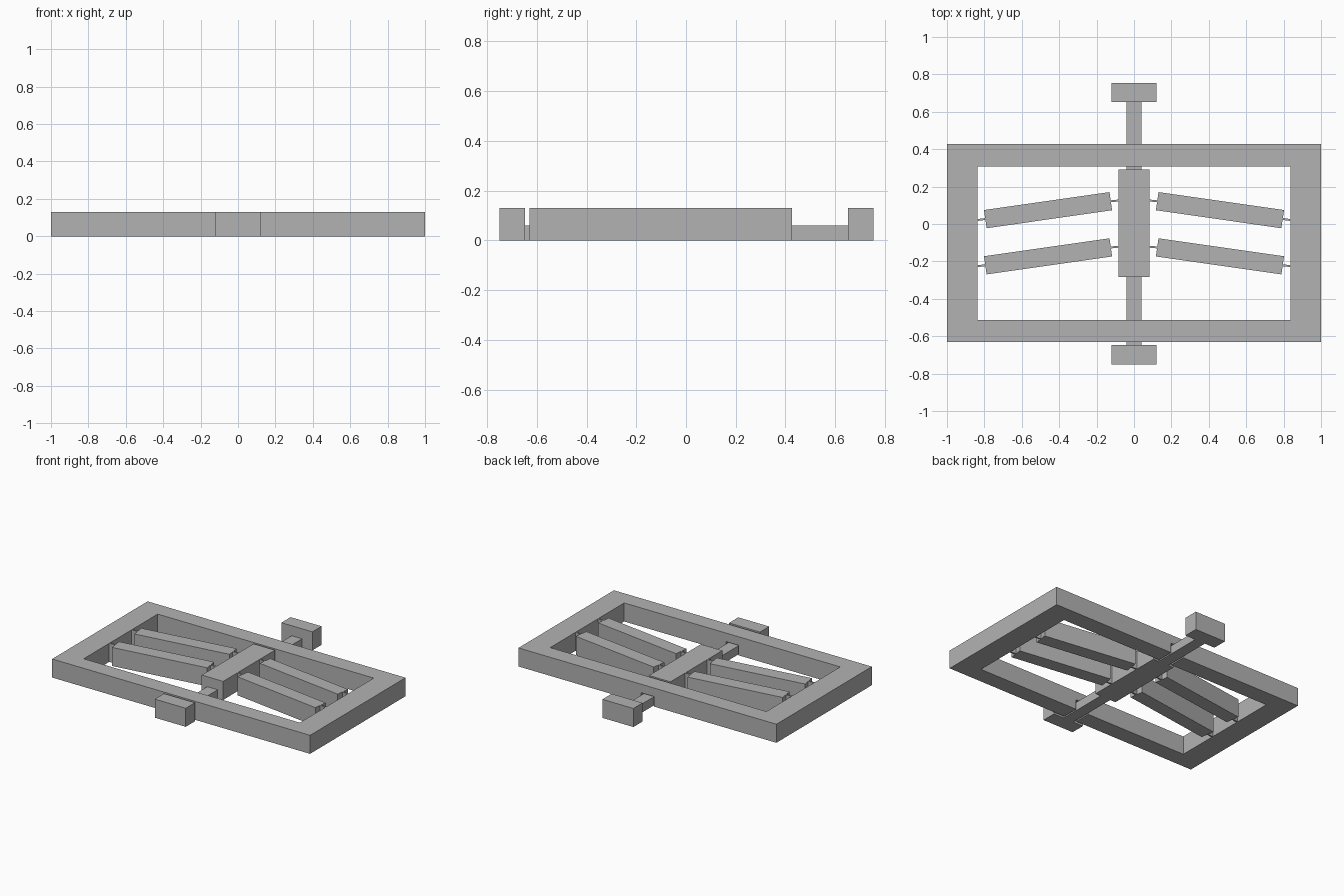
import bpy
import math
from mathutils import Vector

if "Cube" in bpy.data.objects:
    bpy.data.objects.remove(bpy.data.objects["Cube"])

H = 0.13          # full thickness
ROD_H = 0.06      # rod thickness

grey = bpy.data.materials.new("grey")
grey.diffuse_color = (0.45, 0.45, 0.45, 1)
grey.use_nodes = True
grey.node_tree.nodes["Principled BSDF"].inputs["Base Color"].default_value = grey.diffuse_color


def box(name, x0, x1, y0, y1, z0=0.0, z1=H):
    """Axis-aligned box from its limits."""
    bpy.ops.mesh.primitive_cube_add(
        size=1, location=((x0 + x1) / 2, (y0 + y1) / 2, (z0 + z1) / 2))
    ob = bpy.context.object
    ob.name = name
    ob.scale = (x1 - x0, y1 - y0, z1 - z0)
    bpy.ops.object.transform_apply(location=False, rotation=False, scale=True)
    ob.data.materials.append(grey)
    return ob


def bar(name, a, b, width):
    """Full-height bar running between two plan points."""
    a, b = Vector(a), Vector(b)
    d, mid = b - a, (a + b) / 2
    ob = box(name, -d.length / 2, d.length / 2, -width / 2, width / 2)
    ob.location = (mid.x, mid.y, H / 2)
    ob.rotation_euler.z = math.atan2(d.y, d.x)
    return ob


def cut(target, cutter):
    cutter.hide_render = True
    cutter.hide_viewport = True
    mod = target.modifiers.new(cutter.name, 'BOOLEAN')
    mod.operation = 'DIFFERENCE'
    mod.solver = 'EXACT'
    mod.object = cutter


# Outer frame with its window and the rod slot on the underside
frame = box("frame", -1, 1, -0.63, 0.427)
cut(frame, box("window_cutter", -0.838, 0.838, -0.512, 0.307, -0.1, 0.3))
cut(frame, box("slot_cutter", -0.05, 0.05, -0.8, 0.8, -0.1, ROD_H + 0.01))

# Central shuttle, with rods to the end blocks
box("shuttle", -0.083, 0.083, -0.283, 0.291)
for name, y0, y1 in (("front_rod", -0.65, -0.283), ("back_rod", 0.291, 0.655)):
    box(name, -0.04, 0.04, y0, y1, 0, ROD_H)
for name, y0, y1 in (("front_block", -0.75, -0.648), ("back_block", 0.652, 0.754)):
    box(name, -0.12, 0.12, y0, y1)

# Slanted beams, held by thin flexures at both ends
for side, s in (("left", -1), ("right", 1)):
    for row, y in (("back", 0.0), ("front", -0.247)):
        tag = f"{side}_{row}"
        bar(f"{tag}_beam", (s * 0.124, y + 0.122), (s * 0.795, y + 0.026), 0.098)
        bar(f"{tag}_inner_flexure", (s * 0.08, y + 0.126), (s * 0.13, y + 0.121), 0.01)
        bar(f"{tag}_outer_flexure", (s * 0.79, y + 0.027), (s * 0.842, y + 0.021), 0.01)
